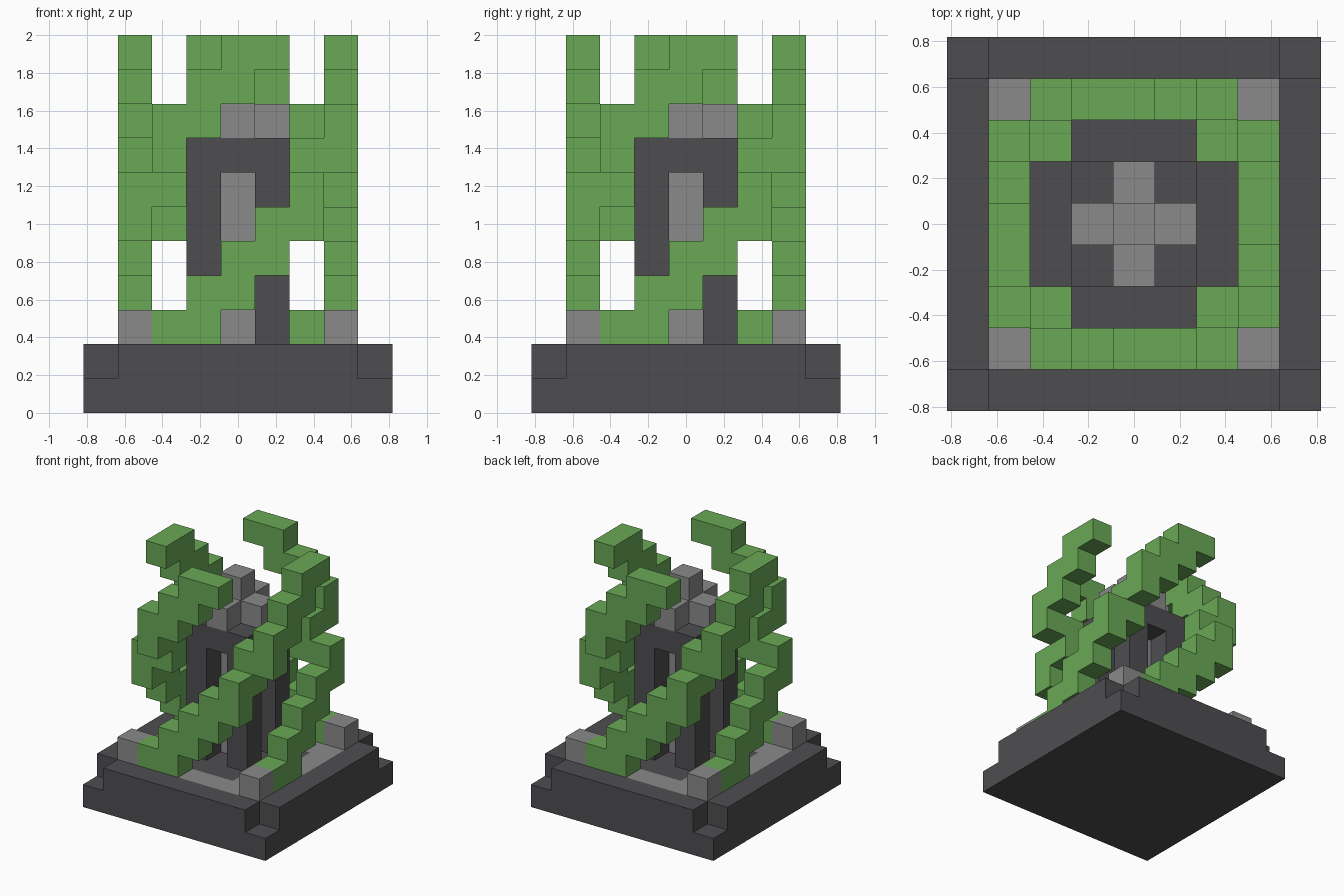
import bpy, bmesh, math
from mathutils import Matrix, Vector

if "Cube" in bpy.data.objects:
    bpy.data.objects.remove(bpy.data.objects["Cube"], do_unlink=True)

U = 2 / 11  # block size


def material(name, rgb):
    m = bpy.data.materials.new(name)
    m.use_nodes = True
    m.diffuse_color = (*rgb, 1)
    m.node_tree.nodes["Principled BSDF"].inputs["Base Color"].default_value = (*rgb, 1)
    return m


dark = material("dark stone", (0.076, 0.074, 0.082))
light = material("light stone", (0.255, 0.255, 0.255))
green = material("vine green", (0.142, 0.397, 0.093))

AXES = [Vector(a) for a in ((1, 0, 0), (0, 1, 0), (0, 0, 1))]


def block_part(name, cells, mats, rule=None, turn=0):
    """Join unit blocks into one outer shell; rule picks the material of a face."""
    cells = set(cells)
    bm = bmesh.new()
    for c in cells:
        mid = Vector((c[0], c[1], c[2] + 0.5))
        for i, axis in enumerate(AXES):
            for s in (1, -1):
                n = axis * s
                if tuple(int(v) for v in Vector(c) + n) in cells:
                    continue
                p, q = AXES[(i + 1) % 3] / 2, AXES[(i + 2) % 3] / 2
                ring = [p + q, q - p, -p - q, p - q][::s]
                f = bm.faces.new([bm.verts.new((mid + n / 2 + r) * U) for r in ring])
                f.material_index = rule(c, n) if rule else 0
    bmesh.ops.remove_doubles(bm, verts=bm.verts, dist=0.001)
    bmesh.ops.dissolve_limit(bm, angle_limit=0.01, verts=bm.verts, edges=bm.edges,
                             delimit={'MATERIAL'})
    bmesh.ops.rotate(bm, verts=bm.verts, cent=(0, 0, 0),
                     matrix=Matrix.Rotation(turn * math.pi / 2, 3, 'Z'))
    me = bpy.data.meshes.new(name)
    bm.to_mesh(me)
    bm.free()
    for m in mats:
        me.materials.append(m)
    ob = bpy.data.objects.new(name, me)
    bpy.context.collection.objects.link(ob)
    return ob


def square(r):
    return [(x, y) for x in range(-r, r + 1) for y in range(-r, r + 1)]


# Stepped base: full slab, then a tier with notched corners and a light floor border
def floor_rule(c, n):
    x, y = abs(c[0]), abs(c[1])
    border = max(x, y) == 3 or (x, y) == (2, 2)
    return int(n.z > 0 and c[2] == 1 and border)


base = [(x, y, 0) for x, y in square(4)]
base += [(x, y, 1) for x, y in square(4) if abs(x) + abs(y) < 8]
block_part("stepped_base", base, [dark, light], floor_rule)

# Shrine frame: four corner pillars under a flat roof
frame = [(x, y, z) for x in (-1, 1) for y in (-1, 1) for z in range(2, 7)]
frame += [(x, y, 7) for x, y in square(1)]
block_part("shrine_frame", frame, [dark])

# Light stone column inside and cross-shaped finial on the roof
block_part("inner_column", [(0, 0, z) for z in range(2, 7)], [light])
finial = [(x, y, 8) for x, y in square(1) if abs(x) + abs(y) < 2] + [(0, 0, 9)]
block_part("roof_finial", finial, [light])

# Vine: climbs one side, steps around the corner, climbs the next side
vine = [(z - 4 + k, -3, z) for z in range(2, 6) for k in (0, 1)]
vine += [(2, -3, 6), (2, -2, 6), (2, -2, 7), (3, -2, 7)]
vine += [(3, z - 10 + k, z) for z in range(8, 11) for k in (0, 1)]

for turn, side in enumerate(("front", "left", "back", "right")):
    block_part(side + "_vine", vine, [green], turn=turn)
    block_part(side + "_corner_stone", [(3, -3, 2)], [light], turn=turn)
